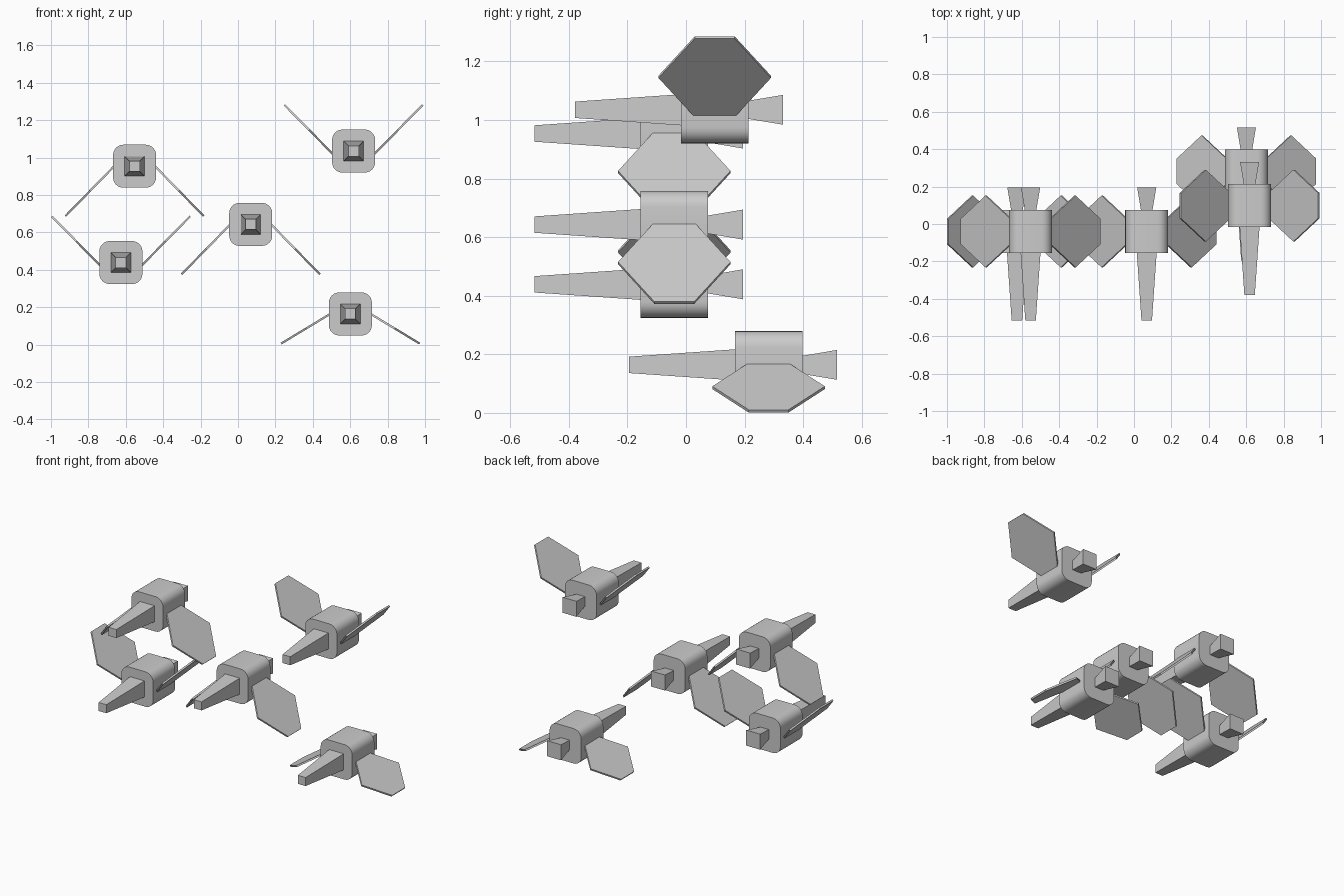
import bpy, math

if "Cube" in bpy.data.objects:
    bpy.data.objects.remove(bpy.data.objects["Cube"])

# position of each body centre (x, y, z), wing root and tip height offsets
BIRDS = [
    ((-0.553, -0.04, 0.954), 0.004, -0.267),
    ((-0.626, -0.04, 0.439), -0.022, 0.247),
    ((0.068, -0.04, 0.643), 0.004, -0.267),
    ((0.618, 0.098, 1.035), -0.022, 0.247),
    ((0.601, 0.282, 0.164), 0.002, -0.158),
]


def add_mesh(name, verts, faces, loc):
    mesh = bpy.data.meshes.new(name)
    mesh.from_pydata(verts, [], faces)
    obj = bpy.data.objects.new(name, mesh)
    obj.location = loc
    bpy.context.collection.objects.link(obj)
    return obj


def loft(name, rings, loc):
    """Closed solid through two matching rings of points."""
    n = len(rings[0])
    faces = [(i, (i + 1) % n, n + (i + 1) % n, n + i) for i in range(n)]
    faces += [tuple(reversed(range(n))), tuple(range(n, 2 * n))]
    obj = add_mesh(name, rings[0] + rings[1], faces, loc)
    # make normals point outwards
    import bmesh
    bm = bmesh.new()
    bm.from_mesh(obj.data)
    bmesh.ops.recalc_face_normals(bm, faces=bm.faces)
    bm.to_mesh(obj.data)
    bm.free()
    return obj


def square(h, y):
    return [(-h, y, -h), (h, y, -h), (h, y, h), (-h, y, h)]


def rounded(h, r, y, seg=6):
    ring = []
    for k, (sx, sz) in enumerate([(1, 1), (-1, 1), (-1, -1), (1, -1)]):
        for i in range(seg + 1):
            a = math.pi / 2 * (k + i / seg)
            ring.append((sx * (h - r) + r * math.cos(a), y, sz * (h - r) + r * math.sin(a)))
    return ring


def wing(name, side, root_z, tip_z, loc):
    # six-sided outline: fraction along the span, half depth
    outline = [(0, -0.068), (0.5, -0.192), (1, -0.068), (1, 0.068), (0.5, 0.192), (0, 0.068)]
    x0, x1, t = 0.105, 0.370, 0.0055
    a = math.atan2(tip_z - root_z, x1 - x0)
    rings = [[(side * (x0 + (x1 - x0) * s - o * math.sin(a)), y,
               root_z + (tip_z - root_z) * s + o * math.cos(a)) for s, y in outline]
             for o in (-t, t)]
    return loft(name, rings, loc)


for n, (loc, root_z, tip_z) in enumerate(BIRDS, 1):
    # rounded block body
    body = loft(f"body_{n}", [rounded(0.115, 0.055, -0.115), rounded(0.115, 0.055, 0.115)], loc)
    bpy.ops.object.select_all(action='DESELECT')
    body.select_set(True)
    bpy.context.view_layer.objects.active = body
    bpy.ops.object.shade_smooth_by_angle(angle=math.radians(30))
    # long tapered front and short flared back
    loft(f"front_taper_{n}", [square(0.028, -0.477), square(0.053, -0.115)], loc)
    loft(f"back_flare_{n}", [square(0.031, 0.115), square(0.051, 0.234)], loc)
    # pair of hexagonal wings
    for side, label in ((-1, "left"), (1, "right")):
        wing(f"{label}_wing_{n}", side, root_z, tip_z, loc)
